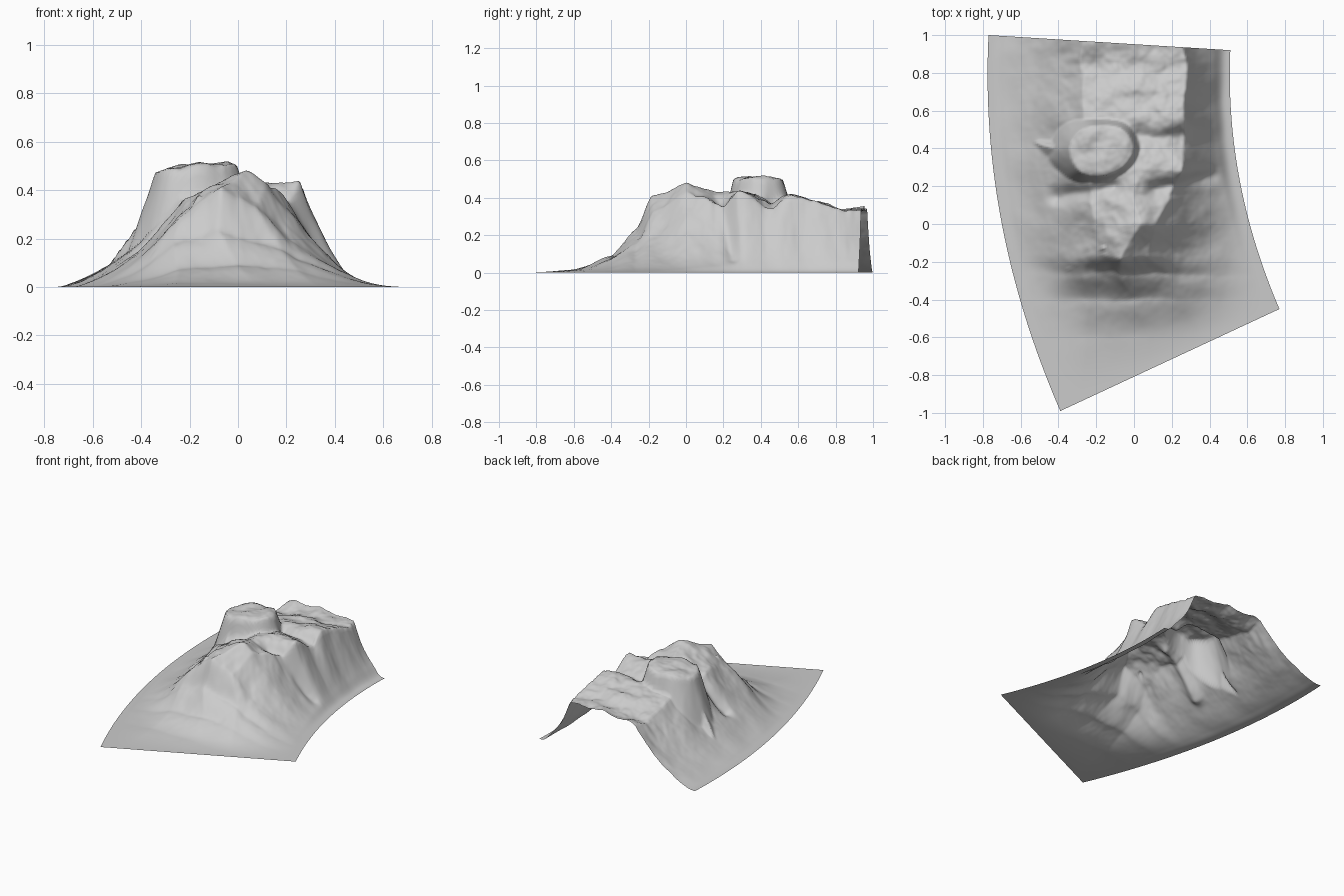
import bpy, bmesh, math
from mathutils import Vector, noise

if "Cube" in bpy.data.objects:
    bpy.data.objects.remove(bpy.data.objects["Cube"])

# Curved sheet outline: quadratic curves for the left and right edges
LEFT = [Vector(p) for p in ((-.39, -.99), (-.82, 0), (-.77, 1.0))]
RIGHT = [Vector(p) for p in ((.77, -.45), (.48, .225), (.51, .92))]

# Ridge sections: y, left shoulder x/z, crest x/z, right shoulder x/z
SECTIONS = [
    (-1.0, -.30, 0, .05, 0, .40, 0),
    (-.60, -.25, .02, .08, .03, .35, .025),
    (-.40, -.25, .07, 0, .09, .25, .075),
    (-.27, -.27, .17, -.08, .23, .18, .15),
    (-.17, -.24, .29, -.06, .41, .08, .33),
    (0, -.22, .35, .03, .485, .12, .44),
    (.15, -.22, .37, 0, .43, .19, .37),
    (.28, -.25, .38, .05, .43, .26, .44),
    (.42, -.25, .37, .05, .41, .27, .36),
    (.55, -.27, .36, .02, .40, .27, .42),
    (.70, -.28, .33, 0, .375, .27, .38),
    (.85, -.28, .30, 0, .33, .28, .33),
    (1.0, -.28, .33, 0, .36, .24, .33),
]


def bez(c, t):
    return c[0] * (1 - t) ** 2 + c[1] * 2 * t * (1 - t) + c[2] * t * t


def smooth(t):
    t = max(0, min(1, t))
    return t * t * (3 - 2 * t)


def section(y):
    for a, b in zip(SECTIONS, SECTIONS[1:]):
        if y <= b[0]:
            t = (y - a[0]) / (b[0] - a[0])
            t = .5 * t + .5 * smooth(t)
            return [p + (q - p) * t for p, q in zip(a, b)][1:]
    return SECTIONS[-1][1:]


def massif(x, y):
    # Concave flanks running up to a three-point crest
    xl, zl, xm, zm, xr, zr = section(y)
    el = -.70 - .19 * y + .12 * y * y
    er = .77 - .309 * (y + .45) + .1726 * (y + .45) * (y - .23)
    if x < xl:
        return zl * max(0, (x - el) / (xl - el)) ** 1.8
    if x > xr:
        return zr * max(0, (er - x) / (er - xr)) ** 1.8
    if x < xm:
        return zl + (zm - zl) * (x - xl) / (xm - xl)
    return zm + (zr - zm) * (x - xm) / (xr - xm)


def along(x, y, a, b):
    a, b, p = Vector(a), Vector(b), Vector((x, y))
    d = b - a
    t = max(0, min(1, (p - a).dot(d) / d.length_squared))
    return t, (p - a - d * t).length


def spur(z, x, y, a, b, za, zb, slope):
    t, d = along(x, y, a, b)
    return max(z, za + (zb - za) * t - slope * d)


def gully(z, x, y, a, b, depth, width):
    t, d = along(x, y, a, b)
    return z - depth * math.exp(-(d / width) ** 2) * min(1, z / .15)


def height(x, y):
    # Warp slightly so that ridges and cliffs look eroded
    n = noise.noise_vector(Vector((x * 6, y * 6, 3.1)))
    wx, wy = x + .018 * n.x, y + .018 * n.y
    z = massif(wx, wy)
    # Rocky summit block
    r = math.hypot((wx + .18) / .20, (wy - .39) / .16)
    top = .50 + .10 * (x + .18) - .05 * max(0, r - .7)
    z = max(z, min(top, top - .55 * (r - .85)))
    # Spurs and gullies
    z = spur(z, wx, wy, (-.33, .37), (-.57, .46), .38, .04, 1.6)
    z = spur(z, wx, wy, (-.15, -.13), (-.38, -.25), .38, .10, 1.4)
    z = gully(z, wx, wy, (.12, .19), (.42, .25), .05, .04)
    z = gully(z, wx, wy, (.02, .47), (.25, .47), .03, .035)
    z = gully(z, wx, wy, (-.10, .19), (-.40, .15), .04, .04)
    # Small-scale roughness grows with height
    f = noise.fractal(Vector((x * 9, y * 9, .7)), 1.0, 2.0, 3)
    return max(0, z + .016 * f * min(1, z / .3))


# Mountain sheet
NU, NV = 130, 170
bm = bmesh.new()
rows = []
for j in range(NV + 1):
    v = j / NV
    a, b = bez(LEFT, v), bez(RIGHT, v)
    row = []
    for i in range(NU + 1):
        u = i / NU
        p = a.lerp(b, u)
        fade = smooth(v / .2) * smooth(min(u, 1 - u) / .07)
        row.append(bm.verts.new((p.x, p.y, min(.522, height(p.x, p.y)) * fade)))
    rows.append(row)
for r0, r1 in zip(rows, rows[1:]):
    for i in range(NU):
        bm.faces.new((r0[i], r0[i + 1], r1[i + 1], r1[i])).smooth = True
mesh = bpy.data.meshes.new("mountain")
bm.to_mesh(mesh)
bm.free()
bpy.context.collection.objects.link(bpy.data.objects.new("mountain", mesh))
